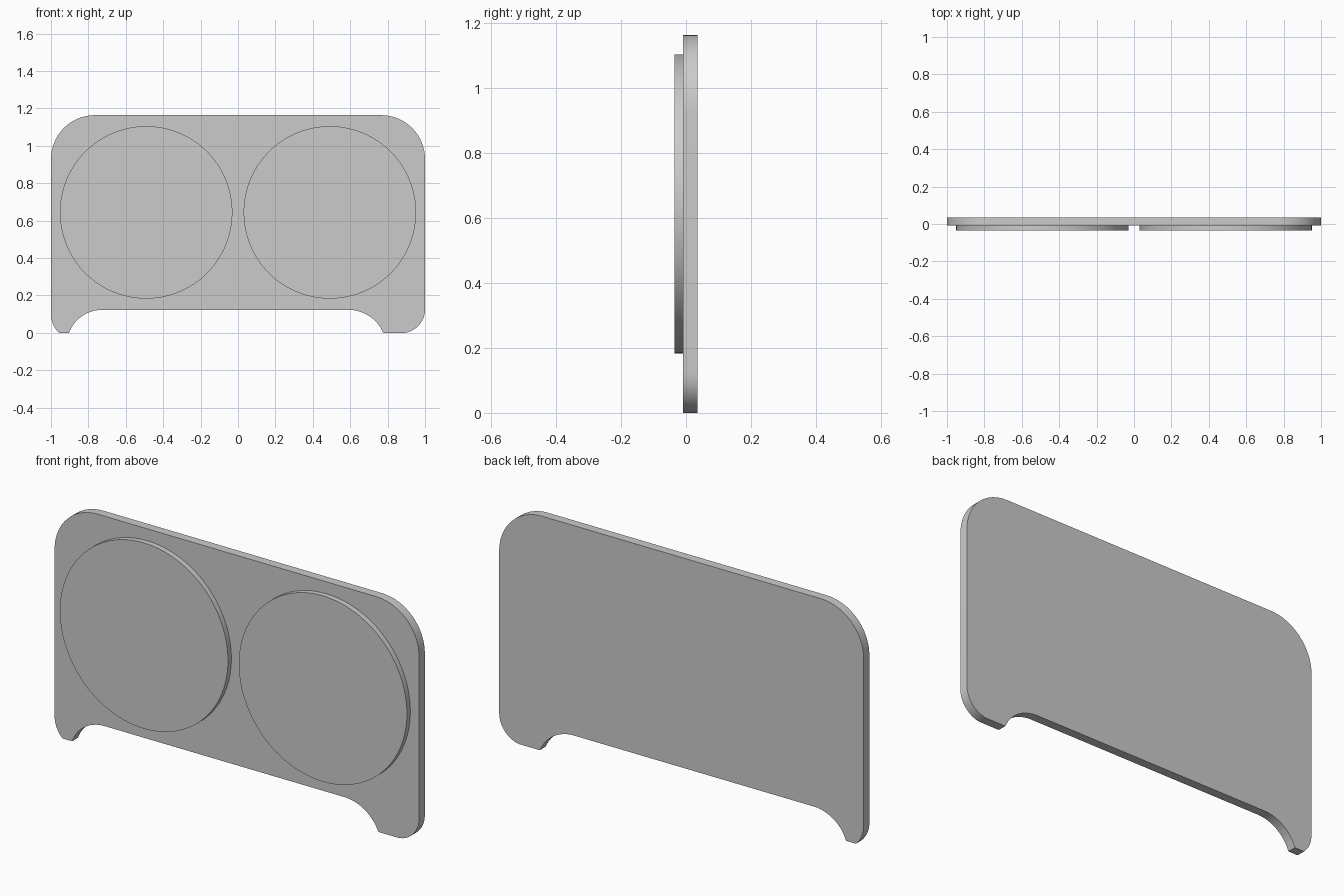
import bpy, bmesh
from math import sin, cos, radians
from mathutils import Matrix

cube = bpy.data.objects.get("Cube")
if cube:
    bpy.data.objects.remove(cube, do_unlink=True)

grey = bpy.data.materials.new("plain grey")
grey.use_nodes = True
grey.diffuse_color = (0.6, 0.6, 0.6, 1)
grey.node_tree.nodes["Principled BSDF"].inputs["Base Color"].default_value = (0.6, 0.6, 0.6, 1)

FRONT, SEAM, BACK = -0.036, -0.009, 0.036
TOP, ARCH = 1.164, 0.123


def arc(cx, cz, r, start, end, steps=16):
    """Points on an arc in the xz plane, angles in degrees."""
    angles = [radians(start + (end - start) * i / steps) for i in range(steps + 1)]
    return [(cx + r * cos(a), cz + r * sin(a)) for a in angles]


def quarter(x0, z0, x1, z1, upright, steps=12):
    """Arc between two points, tangent to the vertical (upright) or horizontal at the first."""
    dx, dz = x1 - x0, z1 - z0
    pts = []
    if upright:
        r = (dx * dx + dz * dz) / (2 * dx)
        for i in range(steps + 1):
            z = z0 + dz * sin(radians(90 * i / steps))
            side = (r * r - (z - z0) ** 2) ** 0.5
            pts.append((x0 + r - (side if r > 0 else -side), z))
    else:
        r = (dx * dx + dz * dz) / (2 * dz)
        for i in range(steps + 1):
            x = x0 + dx * i / steps
            side = (r * r - (x - x0) ** 2) ** 0.5
            pts.append((x, z0 + r - (side if r > 0 else -side)))
    return pts


def plate(name, outline, y0, y1):
    """Extrude an xz outline from y0 to y1."""
    bm = bmesh.new()
    face = bm.faces.new([bm.verts.new((x, y0, z)) for x, z in outline])
    ext = bmesh.ops.extrude_face_region(bm, geom=[face])
    verts = [v for v in ext["geom"] if isinstance(v, bmesh.types.BMVert)]
    bmesh.ops.translate(bm, verts=verts, vec=(0, y1 - y0, 0))
    bmesh.ops.recalc_face_normals(bm, faces=bm.faces)
    mesh = bpy.data.meshes.new(name)
    bm.to_mesh(mesh)
    bm.free()
    mesh.materials.append(grey)
    obj = bpy.data.objects.new(name, mesh)
    bpy.context.collection.objects.link(obj)
    bpy.ops.object.select_all(action="DESELECT")
    obj.select_set(True)
    bpy.context.view_layer.objects.active = obj
    bpy.ops.object.shade_smooth_by_angle(angle=radians(30))


# Back panel: rounded top corners, two uneven feet and a raised lower edge
R = 0.235
outline = arc(1 - R, TOP - R, R, 0, 90) + arc(R - 1, TOP - R, R, 90, 180)
outline += quarter(-1, 0.10, -0.957, 0, True)
outline += quarter(-0.727, ARCH, -0.904, 0, False)[::-1]
outline += quarter(0.59, ARCH, 0.777, 0, False)
outline += quarter(1, 0.125, 0.89, 0, True)[::-1]
plate("back_panel", outline, SEAM, BACK)

# Round raised discs on the front
for name, x in (("right_disc", -0.491), ("left_disc", 0.491)):
    plate(name, arc(x, 0.644, 0.461, 0, 360, 96)[:-1], FRONT, SEAM)
